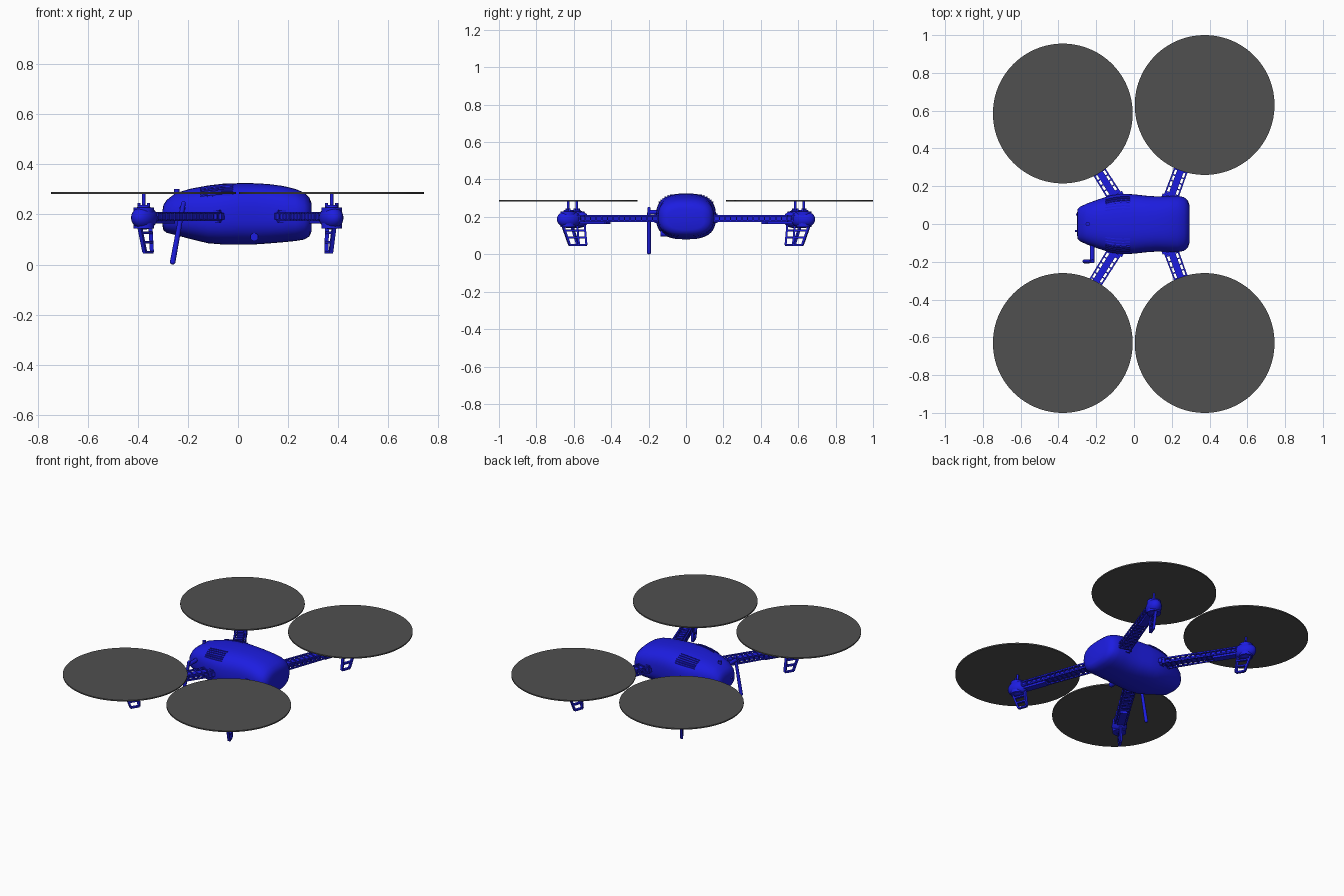
import bpy, bmesh, math
from mathutils import Vector, Matrix

if "Cube" in bpy.data.objects:
    bpy.data.objects.remove(bpy.data.objects["Cube"])


def material(name, col):
    m = bpy.data.materials.new(name)
    m.diffuse_color = (*col, 1)
    m.use_nodes = True
    m.node_tree.nodes["Principled BSDF"].inputs["Base Color"].default_value = m.diffuse_color
    return m


BLUE = material("blue_shell", (0.012, 0.012, 0.75))
DARK = material("rotor_grey", (0.08, 0.08, 0.08))


def finish(bm, name, mat=BLUE, smooth=True):
    bmesh.ops.recalc_face_normals(bm, faces=bm.faces)
    me = bpy.data.meshes.new(name)
    bm.to_mesh(me)
    bm.free()
    me.materials.append(mat)
    ob = bpy.data.objects.new(name, me)
    bpy.context.collection.objects.link(ob)
    if smooth:
        bpy.ops.object.select_all(action='DESELECT')
        ob.select_set(True)
        bpy.context.view_layer.objects.active = ob
        bpy.ops.object.shade_smooth_by_angle(angle=math.radians(35))
    return ob


def frame(a, b):
    # matrix with local x along a-b, z kept as upright as possible
    a, b = Vector(a), Vector(b)
    x = (b - a).normalized()
    up = Vector((0, 0, 1)) if abs(x.z) < 0.99 else Vector((0, 1, 0))
    y = up.cross(x).normalized()
    z = x.cross(y)
    m = Matrix((x, y, z)).transposed().to_4x4()
    return Matrix.Translation((a + b) / 2) @ m, (b - a).length


def beam(bm, a, b, w, h):
    m, n = frame(a, b)
    bmesh.ops.create_cube(bm, size=1, matrix=m @ Matrix.Diagonal((n, w, h, 1)))


def rod(bm, a, b, r1, r2=None, seg=16):
    m, n = frame(a, b)
    bmesh.ops.create_cone(bm, cap_ends=True, segments=seg, radius1=r1,
                          radius2=r1 if r2 is None else r2, depth=n,
                          matrix=m @ Matrix.Rotation(math.pi / 2, 4, 'Y'))


def ball(bm, c, size, rot=0):
    bmesh.ops.create_uvsphere(bm, u_segments=24, v_segments=14, radius=1,
                              matrix=Matrix.Translation(c) @ Matrix.Rotation(rot, 4, 'Z')
                              @ Matrix.Diagonal((*size, 1)))


# Body stations: x, half width, bottom z, top z
STATIONS = [(-.302, .055, .155, .215), (-.298, .078, .137, .238), (-.285, .092, .127, .258),
            (-.25, .108, .118, .285), (-.19, .13, .102, .303), (-.12, .152, .085, .316),
            (-.06, .16, .08, .323), (0, .157, .08, .325), (.06, .15, .08, .325),
            (.12, .146, .084, .322), (.18, .147, .089, .314), (.23, .149, .094, .302),
            (.265, .142, .10, .287), (.285, .125, .112, .268), (.294, .098, .132, .245)]


def body_point(x, t, lift=0):
    for p, q in zip(STATIONS, STATIONS[1:]):
        if p[0] <= x <= q[0]:
            f = (x - p[0]) / (q[0] - p[0])
            _, w, lo, hi = [u + (v - u) * f for u, v in zip(p, q)]
            break
    c, s = math.cos(t), math.sin(t)
    e = 2 / 2.7
    y = (w + lift) * math.copysign(abs(c) ** e, c)
    z = (lo + hi) / 2 + ((hi - lo) / 2 + lift) * math.copysign(abs(s) ** e, s)
    return Vector((x, y, z))


# Rounded fuselage
bm = bmesh.new()
N = 48
rings = [[bm.verts.new(body_point(s[0], 2 * math.pi * i / N)) for i in range(N)] for s in STATIONS]
for r, q in zip(rings, rings[1:]):
    for i in range(N):
        j = (i + 1) % N
        bm.faces.new((r[i], r[j], q[j], q[i]))
bm.faces.new(rings[0])
bm.faces.new(rings[-1])
finish(bm, "body_shell")

# Vent slats on both upper shoulders
for side, name in ((1, "rear_vent"), (-1, "front_vent")):
    bm = bmesh.new()
    for k in range(6):
        t = math.radians(32 + 7 * k)
        pts = [body_point(x, t, .002) for x in (-.15, -.105, -.06, -.02)]
        for p, q in zip(pts, pts[1:]):
            beam(bm, (p.x, p.y * side, p.z), (q.x, q.y * side, q.z), .005, .005)
    finish(bm, name, smooth=False)

# Sensor window, top knob and nose probes
bm = bmesh.new()
rod(bm, (.065, -.10, .11), (.065, -.137, .11), .016, seg=24)
finish(bm, "side_sensor")
bm = bmesh.new()
rod(bm, (-.245, 0, .27), (-.245, 0, .302), .011)
finish(bm, "top_knob")
bm = bmesh.new()
for y, z in ((-.037, .19), (.05, .17)):
    rod(bm, (-.28, y, z), (-.312 if y < 0 else -.306, y, z), .006)
finish(bm, "nose_probes")

# Antenna on a side bracket, hanging to the ground
bm = bmesh.new()
rod(bm, (-.222, -.08, .225), (-.222, -.195, .225), .012)
top, tip = Vector((-.218, -.198, .245)), Vector((-.261, -.198, .01))
rod(bm, top, tip, .009, .011)
ball(bm, top, (.009,) * 3)
ball(bm, tip, (.011, .011, .01))
finish(bm, "side_antenna")

# Four arms, each with motor pod, shaft, landing leg and rotor disc
ARMS = [("rear_left", -.377, .585, -.08, .11, .585), ("rear_right", .374, .63, .18, .10, .63),
        ("front_left", -.377, -.585, -.08, -.11, -.63), ("front_right", .374, -.63, .18, -.10, -.63)]
UP = Vector((0, 0, 1))
for name, mx, my, rx, ry, disc_y in ARMS:
    hub, root = Vector((mx, my, 0)), Vector((rx, ry, 0))
    out = (hub - root).normalized()
    side = UP.cross(out)
    length = (hub - root).length
    yaw = math.atan2(out.y, out.x)

    def at(s, w, z):
        # s is measured outward from the motor axis
        return hub + out * s + side * w + UP * z

    # Ladder truss arm with a central spar
    bm = bmesh.new()
    for w in (-.036, .036):
        for z in (.178, .206):
            beam(bm, at(-length, w, z), at(-.02, w * .8, z), .008, .009)
    beam(bm, at(-length, 0, .192), at(-.02, 0, .192), .036, .026)
    n = 16
    for k in range(n + 1):
        s = -length + (length - .05) * k / n
        for z in (.178, .206):
            beam(bm, at(s, -.036, z), at(s, .036, z), .007, .007)
        for w in (-.035, .035):
            beam(bm, at(s, w, .178), at(s, w, .206), .006, .006)
    beam(bm, at(-.20, 0, .172), at(-.05, 0, .172), .045, .018)
    finish(bm, name + "_arm", smooth=False)

    # Fairing where the arm enters the body
    bm = bmesh.new()
    beam(bm, at(-length - .03, 0, .192), at(-length + .06, 0, .192), .095, .05)
    bmesh.ops.bevel(bm, geom=bm.edges[:], offset=.012, segments=2, affect='EDGES')
    finish(bm, name + "_arm_root")

    # Motor pod and shaft
    bm = bmesh.new()
    ball(bm, at(-.005, 0, .187), (.068, .046, .047), yaw)
    rod(bm, at(0, 0, .145), at(0, 0, .228), .041, seg=24)
    rod(bm, at(0, 0, .228), at(0, 0, .238), .028, .02, seg=24)
    rod(bm, at(0, 0, .23), at(0, 0, .284), .007)
    for w in (-.022, .022):
        rod(bm, at(0, w, .2), at(0, w, .246), .006)
    finish(bm, name + "_motor")

    # Open ladder-shaped landing leg
    bm = bmesh.new()
    outer = lambda f: at(.035 - .043 * f, 0, .165 - .115 * f)
    inner = lambda f: at(-.05 - .012 * f, 0, .165 - .115 * f)
    beam(bm, outer(0), outer(1), .016, .011)
    beam(bm, inner(0), inner(1), .016, .011)
    for f in (.33, .66, 1):
        beam(bm, outer(f), inner(f), .016, .01)
    finish(bm, name + "_leg", smooth=False)

    # Spinning rotor disc
    bm = bmesh.new()
    rod(bm, (mx, disc_y, .281), (mx, disc_y, .289), .37, seg=96)
    finish(bm, name + "_rotor", DARK)
